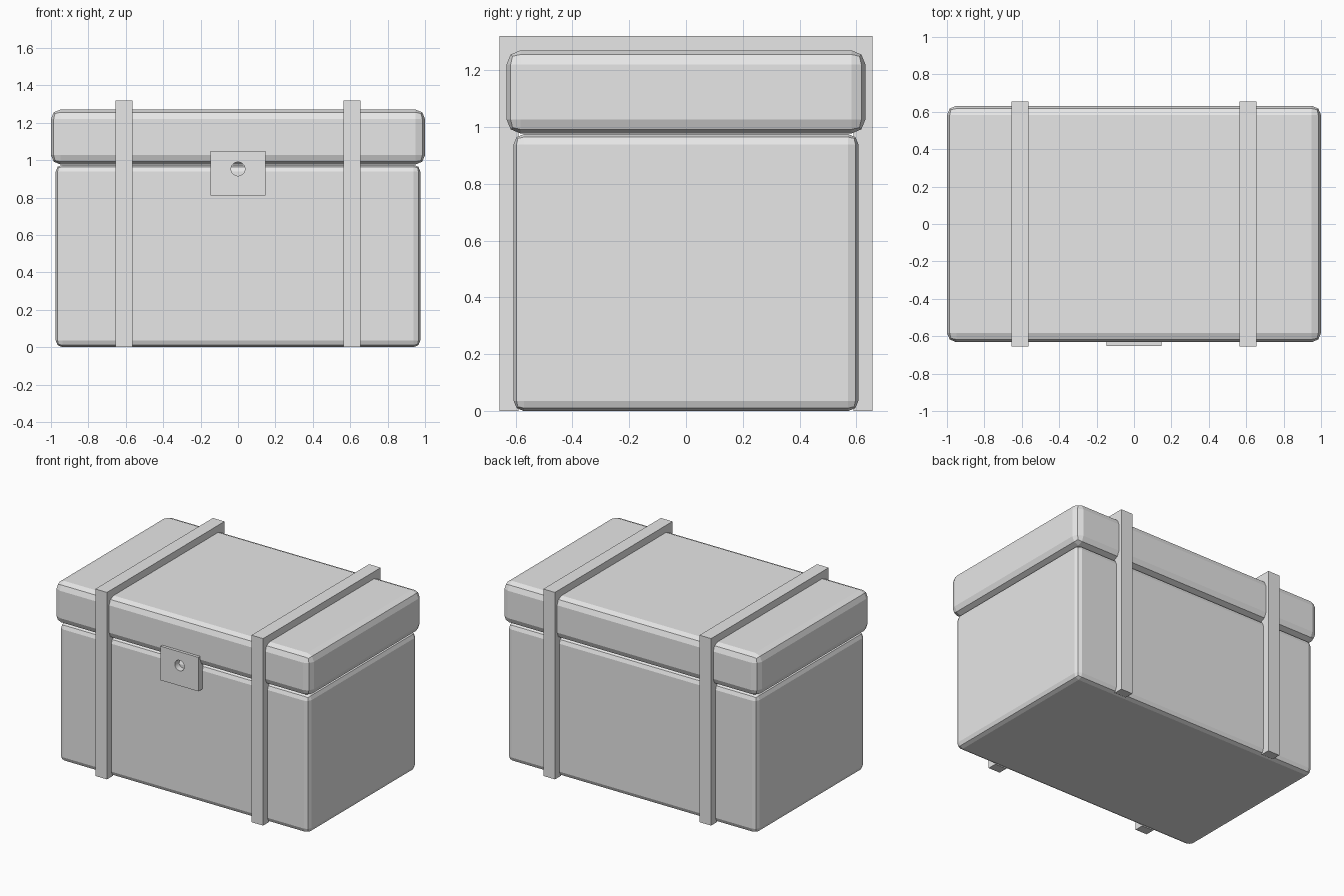
import bpy
import bmesh
import math

old = bpy.data.objects.get("Cube")
if old:
    bpy.data.objects.remove(old, do_unlink=True)

# Single plain grey
grey = bpy.data.materials.new("light grey")
grey.use_nodes = True
COLOUR = (0.8, 0.8, 0.8, 1)
grey.diffuse_color = COLOUR
grey.node_tree.nodes["Principled BSDF"].inputs["Base Color"].default_value = COLOUR


def make_object(name, bm):
    bmesh.ops.recalc_face_normals(bm, faces=bm.faces)
    mesh = bpy.data.meshes.new(name)
    bm.to_mesh(mesh)
    bm.free()
    mesh.materials.append(grey)
    obj = bpy.data.objects.new(name, mesh)
    bpy.context.collection.objects.link(obj)
    return obj


def rounded_box(name, half_x, half_y, low, high, radius):
    bm = bmesh.new()
    bmesh.ops.create_cube(bm, size=2)
    for v in bm.verts:
        v.co = (v.co.x * half_x, v.co.y * half_y, high if v.co.z > 0 else low)
    obj = make_object(name, bm)
    bevel = obj.modifiers.new("rounded edges", "BEVEL")
    bevel.width = radius
    bevel.segments = 2
    return obj


def extrude_profile(name, points, direction):
    bm = bmesh.new()
    face = bm.faces.new([bm.verts.new(p) for p in points])
    moved = bmesh.ops.extrude_face_region(bm, geom=[face], use_keep_orig=True)["geom"]
    bmesh.ops.translate(bm, vec=direction,
                        verts=[g for g in moved if isinstance(g, bmesh.types.BMVert)])
    return make_object(name, bm)


# Chest body and overhanging lid
rounded_box("chest_body", 0.975, 0.607, 0, 0.975, 0.036)
rounded_box("chest_lid", 1.0, 0.632, 0.977, 1.27, 0.05)

# Straps running up the front, over the lid and down the back
OUT, IN, TOP, UNDER, WIDTH = 0.656, 0.59, 1.32, 1.25, 0.091
profile = [(-OUT, 0), (-OUT, TOP), (OUT, TOP), (OUT, 0),
           (IN, 0), (IN, UNDER), (-IN, UNDER), (-IN, 0)]
for name, x in (("left_strap", 0.61), ("right_strap", -0.61)):
    extrude_profile(name, [(x - WIDTH / 2, y, z) for y, z in profile], (WIDTH, 0, 0))

# Lock plate with a round keyhole
bm = bmesh.new()
bmesh.ops.create_cube(bm, size=1)
for v in bm.verts:
    v.co = (v.co.x * 0.294, -0.627 + v.co.y * 0.05, 0.93 + v.co.z * 0.24)
plate = make_object("lock_plate", bm)

RADIUS, SIDES = 0.037, 32
ring = [(RADIUS * math.cos(math.tau * i / SIDES), -0.7,
         0.953 + RADIUS * math.sin(math.tau * i / SIDES)) for i in range(SIDES)]
cutter = extrude_profile("keyhole_cutter", ring, (0, 0.2, 0))
cutter.hide_render = True
cutter.hide_viewport = True
hole = plate.modifiers.new("keyhole", "BOOLEAN")
hole.operation = "DIFFERENCE"
hole.solver = "EXACT"
hole.object = cutter
